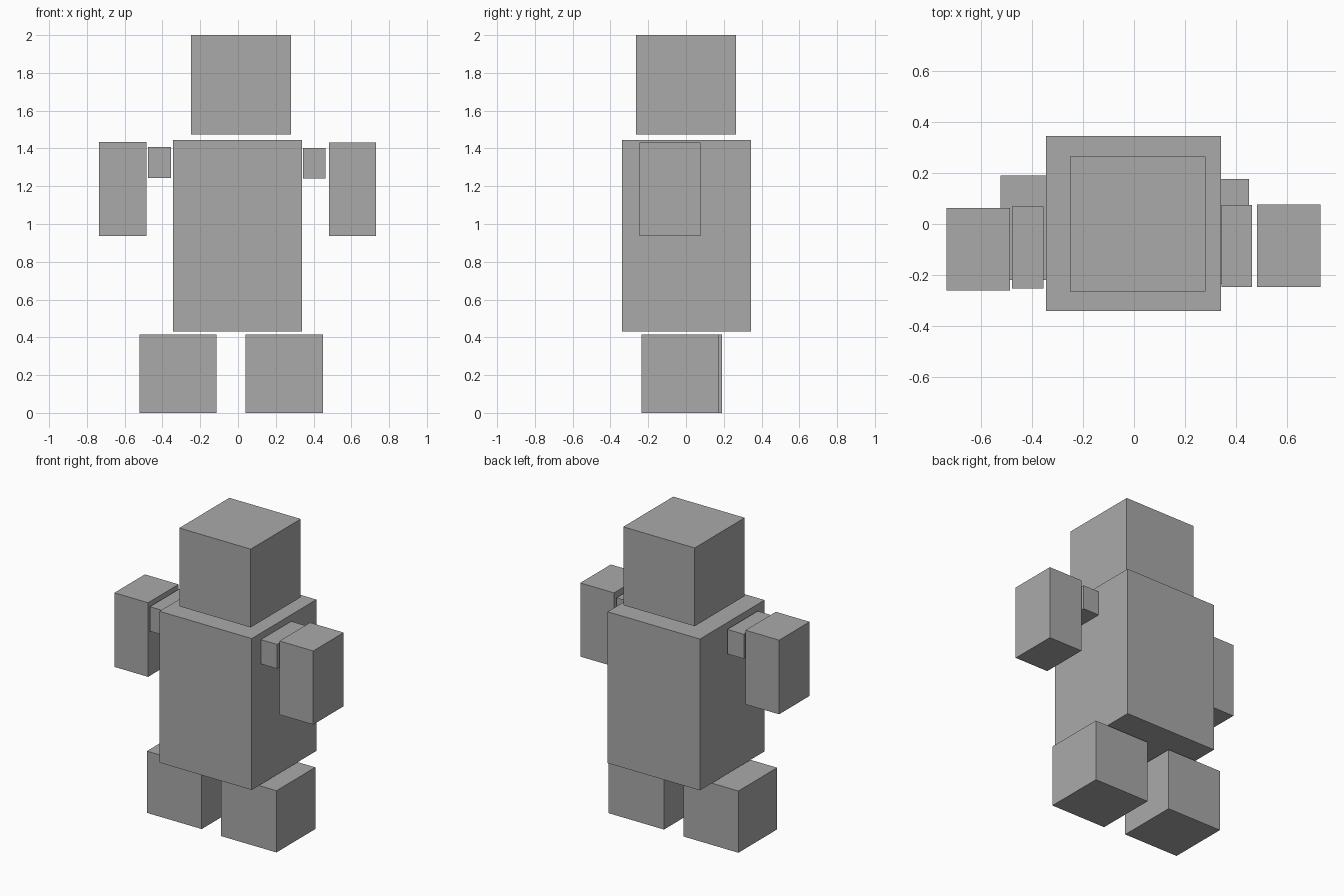
import bpy
from mathutils import Vector

cube = bpy.data.objects.get("Cube")
if cube:
    bpy.data.objects.remove(cube, do_unlink=True)

# Single flat grey
grey = bpy.data.materials.new("plain grey")
grey.use_nodes = True
colour = (0.4, 0.4, 0.4, 1)
grey.diffuse_color = colour
grey.node_tree.nodes["Principled BSDF"].inputs["Base Color"].default_value = colour


def block(name, low, high):
    """Flat-faced box between two opposite corners."""
    low, high = Vector(low), Vector(high)
    bpy.ops.mesh.primitive_cube_add(size=1, location=(low + high) / 2)
    obj = bpy.context.object
    obj.name = name
    obj.scale = high - low
    bpy.ops.object.transform_apply(location=False, rotation=False, scale=True)
    obj.data.materials.append(grey)
    return obj


# Head and body
block("head", (-0.25, -0.265, 1.475), (0.28, 0.265, 2))
block("torso", (-0.345, -0.34, 0.43), (0.34, 0.345, 1.445))

# Arms with their shoulder joints
block("right_shoulder", (-0.477, -0.253, 1.243), (-0.355, 0.069, 1.407))
block("left_shoulder", (0.343, -0.247, 1.24), (0.463, 0.075, 1.403))
block("right_arm", (-0.735, -0.26, 0.937), (-0.485, 0.063, 1.434))
block("left_arm", (0.481, -0.247, 0.937), (0.731, 0.076, 1.431))

# Stubby legs
block("right_leg", (-0.522, -0.22, 0), (-0.115, 0.19, 0.414))
block("left_leg", (0.04, -0.235, 0), (0.45, 0.176, 0.414))
